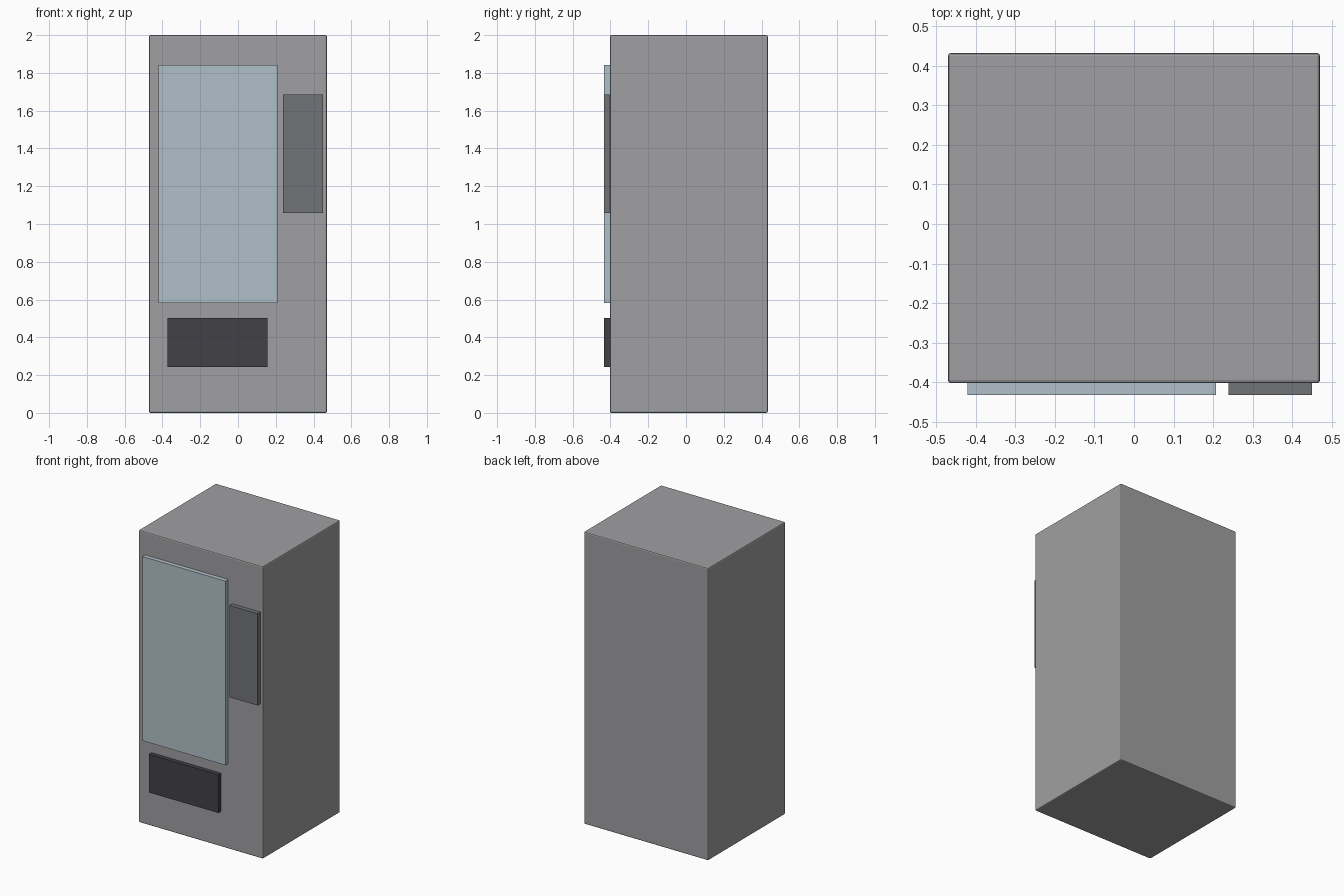
import bpy

if "Cube" in bpy.data.objects:
    bpy.data.objects.remove(bpy.data.objects["Cube"])


def material(name, rgb):
    m = bpy.data.materials.new(name)
    m.diffuse_color = (*rgb, 1)
    m.use_nodes = True
    m.node_tree.nodes["Principled BSDF"].inputs["Base Color"].default_value = m.diffuse_color
    return m


def box(name, x, y, z, mat, bevel=0.0):
    """Box from (min, max) ranges, with optional rounded edges."""
    bpy.ops.mesh.primitive_cube_add(size=1, location=[(a + b) / 2 for a, b in (x, y, z)])
    ob = bpy.context.object
    ob.name = name
    ob.scale = [b - a for a, b in (x, y, z)]
    bpy.ops.object.transform_apply(location=False, rotation=False, scale=True)
    ob.data.materials.append(mat)
    if bevel:
        mod = ob.modifiers.new("edge_rounding", 'BEVEL')
        mod.width = bevel
        mod.segments = 2
    return ob


grey = material("cabinet grey", (0.35, 0.35, 0.36))
glass = material("pale blue glass", (0.44, 0.53, 0.58))
dark = material("dark grey", (0.17, 0.175, 0.19))
black = material("near black", (0.054, 0.053, 0.061))

# Cabinet
box("cabinet", (-0.471, 0.471), (-0.403, 0.433), (0, 2), grey, 0.008)

# Plates on the front, sunk slightly into the cabinet
FRONT = (-0.433, -0.395)
box("display_window", (-0.421, 0.208), FRONT, (0.583, 1.843), glass)
box("control_panel", (0.239, 0.451), FRONT, (1.057, 1.685), dark)
box("delivery_slot", (-0.372, 0.155), FRONT, (0.242, 0.503), black)
